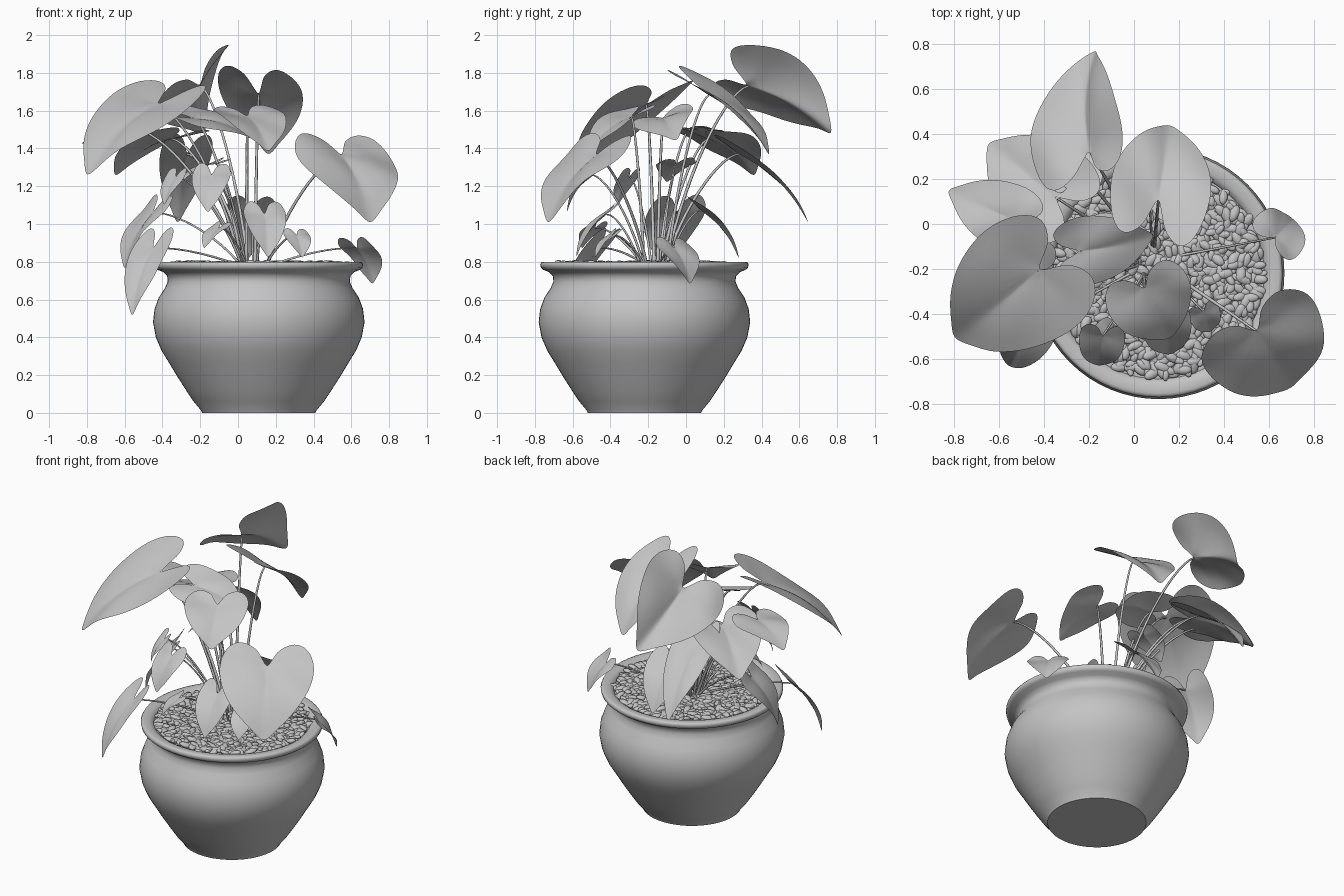
import bpy, bmesh, math, random
from mathutils import Vector, Matrix

if "Cube" in bpy.data.objects:
    bpy.data.objects.remove(bpy.data.objects["Cube"])

random.seed(4)
CX, CY = 0.11, -0.22          # pot axis

grey = bpy.data.materials.new("plain_grey")
grey.diffuse_color = (0.55, 0.55, 0.55, 1)
grey.use_nodes = True
grey.node_tree.nodes["Principled BSDF"].inputs["Base Color"].default_value = grey.diffuse_color


def add_mesh(name, verts, faces):
    me = bpy.data.meshes.new(name)
    me.from_pydata(verts, [], faces)
    me.polygons.foreach_set("use_smooth", [True] * len(me.polygons))
    me.materials.append(grey)
    me.update()
    ob = bpy.data.objects.new(name, me)
    bpy.context.collection.objects.link(ob)
    return ob


def lathe(name, profile, segs=64):
    verts = [(CX + r * math.cos(2 * math.pi * i / segs), CY + r * math.sin(2 * math.pi * i / segs), z)
             for r, z in profile for i in range(segs)]
    faces = []
    for k in range(len(profile) - 1):
        for i in range(segs):
            j = (i + 1) % segs
            faces.append((k * segs + i, k * segs + j, (k + 1) * segs + j, (k + 1) * segs + i))
    last = (len(profile) - 1) * segs
    faces.append(list(range(segs))[::-1])
    faces.append(list(range(last, last + segs)))
    return add_mesh(name, verts, faces)


# Pot: base, bulging belly, neck, flared rim, soil level closing the inside
pot = lathe("pot", [(.30, 0), (.305, .012), (.345, .06), (.385, .12), (.43, .19), (.475, .265),
                    (.515, .33), (.545, .40), (.56, .48), (.552, .55), (.53, .61), (.497, .66),
                    (.482, .695), (.485, .725), (.505, .745), (.535, .757), (.548, .768),
                    (.552, .785), (.546, .797), (.535, .80), (.50, .798), (.475, .785), (.47, .77)])
bpy.context.view_layer.objects.active = pot
pot.select_set(True)
bpy.ops.object.shade_smooth_by_angle(angle=math.radians(50))

# Pebbles covering the soil, copied from one small ball
bm = bmesh.new()
bmesh.ops.create_icosphere(bm, subdivisions=2, radius=1)
bm.verts.index_update()
ball = [v.co.copy() for v in bm.verts]
ball_faces = [[v.index for v in f.verts] for f in bm.faces]
bm.free()
verts, faces = [], []
count = 850
for i in range(count):
    r = 0.46 * math.sqrt((i + .5) / count)
    a = i * 2.39996
    loc = Vector((CX + r * math.cos(a) + random.uniform(-.008, .008),
                  CY + r * math.sin(a) + random.uniform(-.008, .008),
                  .782 + random.uniform(-.006, .008)))
    s = random.uniform(.8, 1.3)
    m = (Matrix.Translation(loc) @ Matrix.Rotation(random.uniform(0, math.pi), 4, 'Z')
         @ Matrix.Rotation(random.uniform(-.4, .4), 4, 'Y')
         @ Matrix.Diagonal((.033 * s, .018 * s, .013 * s, 1)))
    start = len(verts)
    verts += [tuple(m @ c) for c in ball]
    faces += [[start + k for k in f] for f in ball_faces]
add_mesh("pebbles", verts, faces)

# Heart outline of half a leaf: (along, across), tip first, ending at the notch
HALF = [(1.03, 0), (.88, .22), (.72, .53), (.48, .84), (.2, 1.01), (-.05, 1.04),
        (-.27, .88), (-.36, .57), (-.25, .24)]
LOOP = [(a, -b) for a, b in HALF[:0:-1]] + HALF


def leaf(name, P, T, width, roll=0, cup=.1, lobe=1, arch=.10):
    P, T = Vector(P), Vector(T)
    d = T - P
    L = d.length
    d.normalize()
    side = d.cross(Vector((0, 0, 1))).normalized()
    side = Matrix.Rotation(-math.radians(roll), 3, d) @ side
    n = side.cross(d)
    phase = random.uniform(0, 6)

    def place(a, b):
        if a < 0:
            a *= lobe
        wave = .05 * width * math.sin(5 * a + 3 * b + phase) * abs(b)
        h = (arch * L * 4 * a * (1 - a) * (1 if a > 0 else .35)
             + cup * width * (abs(b) - .6 * b * b) + wave)
        return tuple(P + d * (a * L) + side * (b * width / 2) + n * h)

    N = len(LOOP)
    pts = [place(0, 0)] + [place(a * k, b * k) for k in (.33, .68, 1) for a, b in LOOP]
    polys = []
    for i in range(1, N):
        polys.append((0, i, i + 1))
        for s in (0, N):
            polys.append((s + i, s + N + i, s + N + i + 1, s + i + 1))
    ob = add_mesh(name + "_leaf", pts, polys)
    sub = ob.modifiers.new("smooth", 'SUBSURF')
    sub.levels = sub.render_levels = 2


def stem(name, P, thick):
    P = Vector(P)
    ang = math.atan2(P.y - CY, P.x - CX)
    root = Vector((CX - .02 + .07 * math.cos(ang), CY + .05 + .07 * math.sin(ang), .77))
    flat = Vector((P.x - root.x, P.y - root.y, 0))
    rise = P.z - root.z
    c1 = root + flat * .22 + Vector((0, 0, rise * .5))
    c2 = root + flat * .72 + Vector((0, 0, rise * .95 + .02))
    cu = bpy.data.curves.new(name + "_stem", 'CURVE')
    cu.dimensions = '3D'
    cu.bevel_depth = thick
    cu.bevel_resolution = 1
    cu.resolution_u = 14
    sp = cu.splines.new('BEZIER')
    sp.bezier_points.add(1)
    for pt, co, hl, hr, rad in ((sp.bezier_points[0], root, root * 2 - c1, c1, 1.2),
                                (sp.bezier_points[1], P, c2, P * 2 - c2, .7)):
        pt.handle_left_type = pt.handle_right_type = 'FREE'
        pt.co, pt.handle_left, pt.handle_right, pt.radius = co, hl, hr, rad
    cu.materials.append(grey)
    bpy.context.collection.objects.link(bpy.data.objects.new(name + "_stem", cu))


# Upper leaves: stalk joint, tip, width, roll, cup, lobe length
tall = {
    "top_back": ((-.2, .33, 1.73), (-.17, .77, 1.47), .52, 44, .32),
    "back_left": ((-.35, .12, 1.45), (-.65, .36, 1.25), .44, 0),
    "back_right": ((.11, .12, 1.68), (.16, .44, 1.36), .44, -4, .15, 1.6),
    "back_drooping": ((-.27, .28, 1.37), (-.32, .65, 1.0), .27),
    "middle_left": ((-.24, -.12, 1.56), (.09, -.05, 1.44), .32, -20),
    "middle_front": ((.05, -.29, 1.57), (.16, -.51, 1.38), .38),
    "big_left": ((-.43, -.21, 1.63), (-.8, -.51, 1.25), .58, 8),
    "big_right": ((.55, -.48, 1.36), (.7, -.73, 1.0), .56),
    "far_left": ((-.54, .02, 1.5), (-.83, .15, 1.42), .3, 0, .05),
}
# Lower leaves
low = {
    "left_rim": ((-.45, -.46, .87), (-.56, -.63, .51), .22),
    "left_side": ((-.45, -.05, 1.06), (-.6, -.11, .76), .32),
    "front_heart": ((.14, -.42, 1.05), (.16, -.58, .82), .22),
    "front_left_heart": ((-.14, -.5, 1.26), (-.16, -.63, 1.06), .2),
    "small_front_right": ((.31, -.39, .94), (.34, -.48, .82), .14),
    "small_front_left": ((-.1, -.48, .98), (-.18, -.55, .87), .14),
    "right_rim": ((.63, -.06, .87), (.71, .02, .68), .25),
    "low_back": ((.07, .08, 1.07), (.05, .28, .81), .26),
    "inner_left": ((-.12, -.05, 1.32), (-.3, -.1, 1.22), .2),
    "small_left": ((-.33, -.3, 1.25), (-.39, -.36, 1.1), .14),
}
for group, thick in ((tall, .008), (low, .006)):
    for name, spec in group.items():
        leaf(name, *spec)
        stem(name, spec[0], thick)
